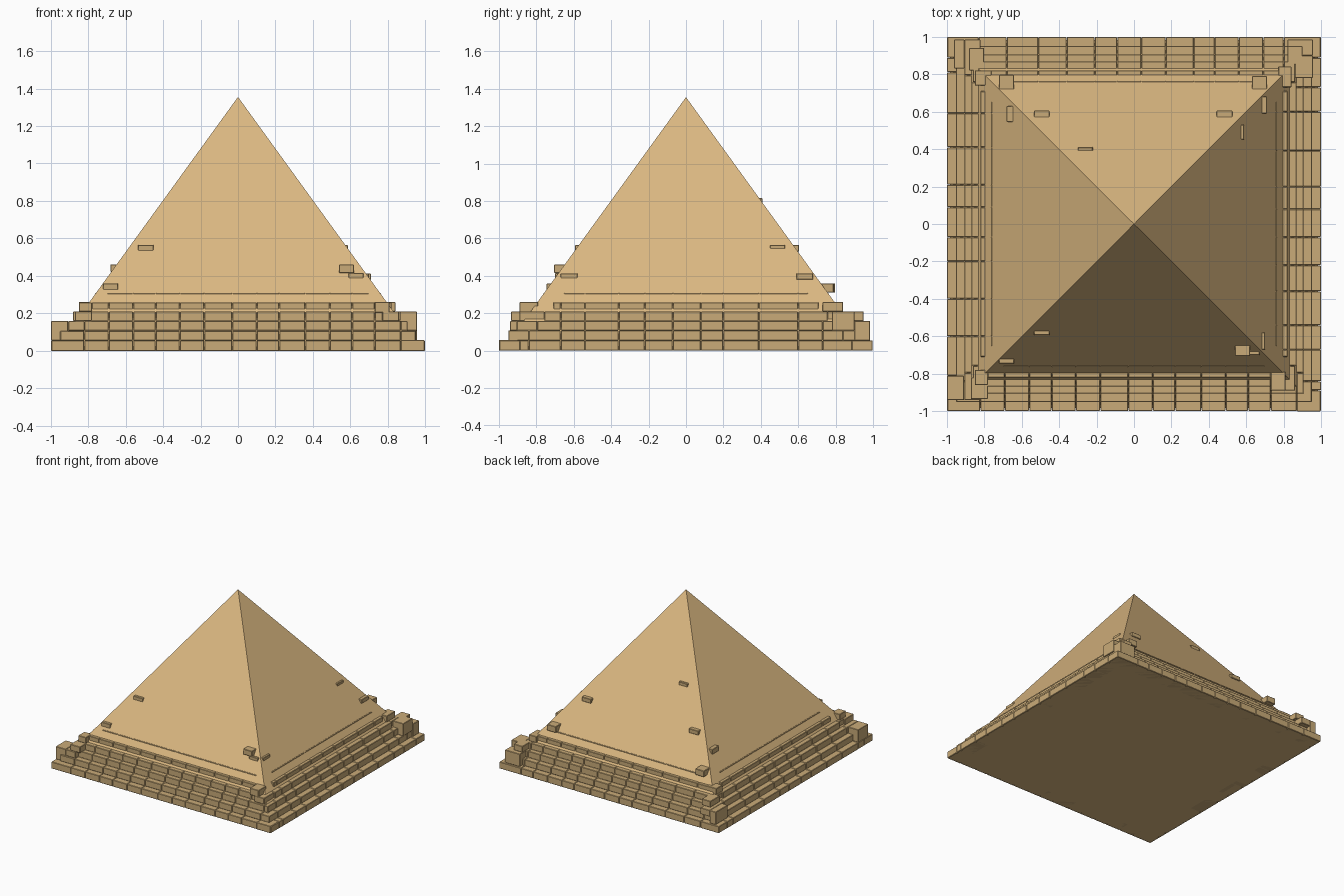
import bpy, bmesh
from mathutils import Matrix, Vector


def material(name, rgb):
    m = bpy.data.materials.new(name)
    m.diffuse_color = (*rgb, 1)
    return m


SAND = material("smooth_sandstone", (0.71, 0.48, 0.22))
BLOCK = material("block_sandstone", (0.59, 0.41, 0.19))


def finish(name, bm, mat):
    me = bpy.data.meshes.new(name)
    bm.to_mesh(me)
    bm.free()
    me.materials.append(mat)
    ob = bpy.data.objects.new(name, me)
    bpy.context.collection.objects.link(ob)
    return ob


def blocks(name, boxes, bevel=0.003):
    """Bevelled stone blocks, each box = x0, x1, y0, y1, z0, z1."""
    bm = bmesh.new()
    for x0, x1, y0, y1, z0, z1 in boxes:
        size = Vector((x1 - x0, y1 - y0, z1 - z0))
        mid = Vector((x0 + x1, y0 + y1, z0 + z1)) / 2
        bmesh.ops.create_cube(bm, size=1, matrix=Matrix.Translation(mid) @ Matrix.Diagonal((*size, 1)))
    ob = finish(name, bm, BLOCK)
    mod = ob.modifiers.new("worn_edges", 'BEVEL')
    mod.width = bevel
    mod.segments = 1


# Smooth pyramid body
APEX, BASE = 1.355, 0.982
bm = bmesh.new()
bmesh.ops.create_cone(bm, cap_ends=True, segments=4, radius1=BASE * 2 ** 0.5, radius2=0, depth=APEX,
                      matrix=Matrix.Translation((0, 0, APEX / 2)) @ Matrix.Rotation(0.7853982, 4, 'Z'))
bmesh.ops.remove_doubles(bm, verts=bm.verts, dist=1e-5)
finish("pyramid_body", bm, SAND)

# Stepped courses: outer half width, bottom, top, half length of the run
COURSES = [(0.998, 0.0, 0.055, 0.998), (0.95, 0.055, 0.107, 0.95), (0.905, 0.107, 0.159, 0.905),
           (0.867, 0.159, 0.209, 0.86), (0.82, 0.209, 0.258, 0.78), (0.763, 0.258, 0.309, 0.70)]
JOINTS = {
    "front": [-0.82, -0.69, -0.56, -0.44, -0.31, -0.18, -0.03, 0.10, 0.22, 0.36, 0.49, 0.61, 0.73, 0.87],
    "back": [-0.83, -0.68, -0.51, -0.36, -0.21, -0.09, 0.04, 0.17, 0.32, 0.43, 0.56, 0.69, 0.80],
    "left": [-0.81, -0.60, -0.40, -0.20, -0.07, 0.09, 0.21, 0.41, 0.59, 0.81],
    "right": [-0.84, -0.67, -0.54, -0.36, -0.22, -0.07, 0.08, 0.20, 0.39, 0.60, 0.73, 0.86],
}
DEPTH, GAP = 0.11, 0.001
for side, joints in JOINTS.items():
    for i, (h, z0, z1, run) in enumerate(COURSES):
        end = run if side in ("front", "back") else min(run, h - DEPTH)
        cuts = [-end] + [j for j in joints if abs(j) < end - 0.03] + [end]
        row = []
        for a, b in zip(cuts, cuts[1:]):
            a, b = a + GAP, b - GAP
            row.append({"front": (a, b, -h, -h + DEPTH), "back": (a, b, h - DEPTH, h),
                        "left": (-h, -h + DEPTH, a, b), "right": (h - DEPTH, h, a, b)}[side] + (z0, z1))
        blocks(f"{side}_course_{i + 1}", row)

# Rubble stacked on the four corners
blocks("front_left_corner_blocks", [
    (-0.998, -0.907, -0.94, -0.81, 0.055, 0.159), (-0.905, -0.82, -0.94, -0.82, 0.107, 0.159),
    (-0.87, -0.78, -0.935, -0.82, 0.159, 0.209), (-0.85, -0.78, -0.86, -0.78, 0.209, 0.258)])
blocks("front_right_corner_blocks", [
    (0.87, 0.995, -1.0, -0.90, 0.0, 0.057), (0.73, 0.81, -0.89, -0.79, 0.205, 0.26),
    (0.77, 0.86, -0.89, -0.78, 0.159, 0.209)])
blocks("back_right_corner_blocks", [
    (0.82, 0.955, 0.90, 0.985, 0.055, 0.159), (0.86, 0.955, 0.78, 0.90, 0.107, 0.209),
    (0.82, 0.90, 0.85, 0.95, 0.159, 0.209), (0.77, 0.84, 0.73, 0.84, 0.209, 0.26)])
blocks("back_left_corner_blocks", [
    (-0.96, -0.905, 0.83, 0.985, 0.055, 0.159), (-0.905, -0.82, 0.90, 0.985, 0.107, 0.159),
    (-0.88, -0.80, 0.82, 0.94, 0.159, 0.209), (-0.85, -0.76, 0.74, 0.82, 0.209, 0.26)])

# Stray blocks poking out of the smooth faces
blocks("front_stray_blocks", [
    (-0.535, -0.45, -0.593, -0.50, 0.53, 0.565), (-0.72, -0.64, -0.745, -0.65, 0.32, 0.36),
    (0.54, 0.62, -0.705, -0.60, 0.415, 0.46), (0.59, 0.67, -0.70, -0.61, 0.38, 0.415)])
blocks("back_stray_blocks", [
    (-0.72, -0.64, 0.68, 0.797, 0.31, 0.36), (0.63, 0.71, 0.68, 0.79, 0.31, 0.36),
    (-0.535, -0.45, 0.52, 0.605, 0.53, 0.565), (0.44, 0.525, 0.52, 0.605, 0.53, 0.565),
    (-0.30, -0.22, 0.33, 0.41, 0.78, 0.815)])
blocks("right_stray_blocks", [
    (0.63, 0.71, 0.59, 0.68, 0.38, 0.413), (0.50, 0.587, 0.45, 0.53, 0.54, 0.565),
    (0.62, 0.70, -0.67, -0.58, 0.38, 0.413)])
blocks("left_stray_blocks", [(-0.68, -0.60, 0.545, 0.63, 0.42, 0.462)])
